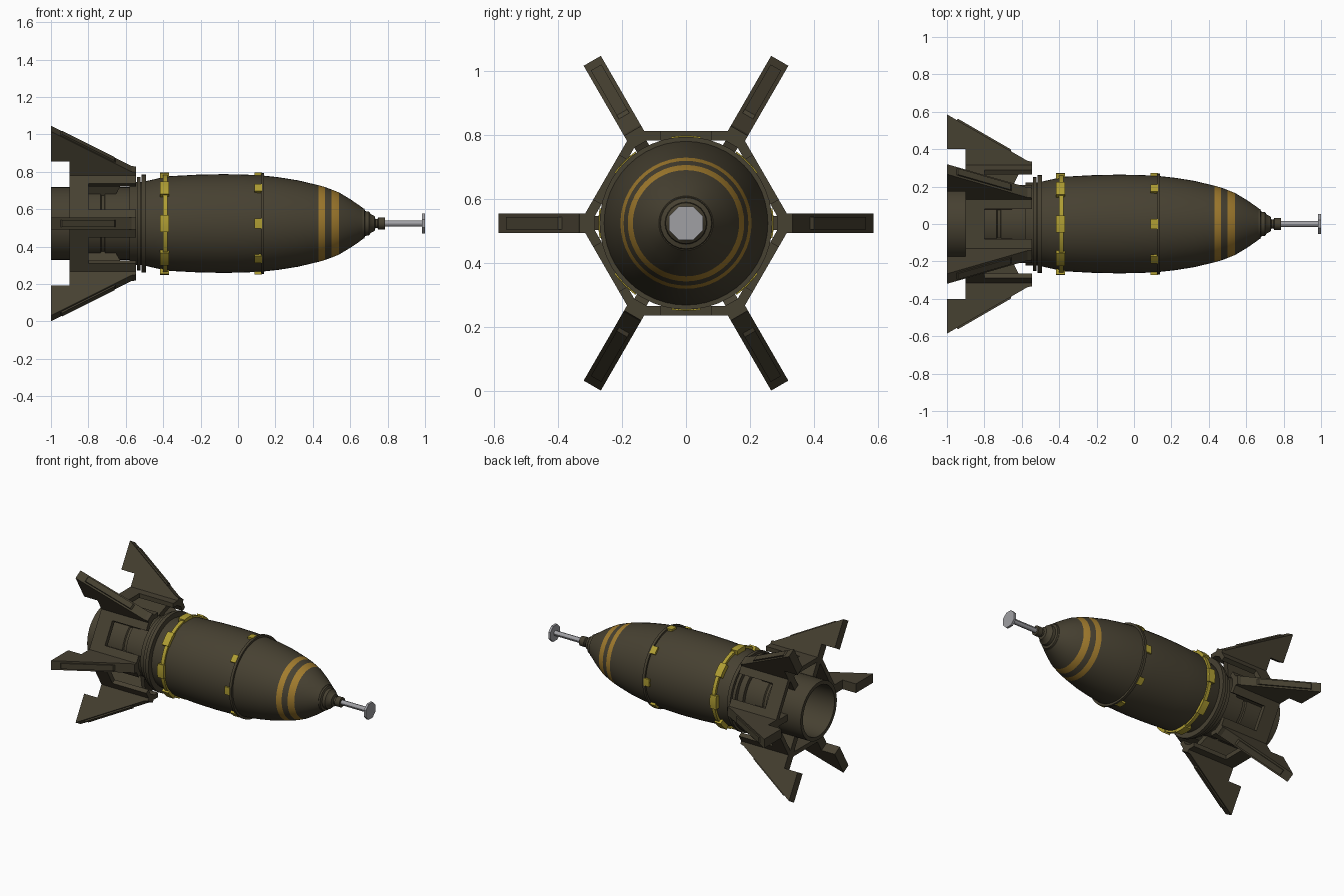
import bpy, bmesh, math

if "Cube" in bpy.data.objects:
    bpy.data.objects.remove(bpy.data.objects["Cube"])

CZ = 0.523          # height of the long axis (runs along x)
TAU = 2 * math.pi


def material(name, r, g, b):
    m = bpy.data.materials.new(name)
    m.diffuse_color = (r, g, b, 1)
    m.use_nodes = True
    m.node_tree.nodes["Principled BSDF"].inputs["Base Color"].default_value = m.diffuse_color
    return m


OLIVE = material("dark_olive", 0.062, 0.052, 0.031)
ORANGE = material("ochre_stripe", 0.36, 0.20, 0.027)
YELLOW = material("yellow_marking", 0.43, 0.34, 0.033)
STEEL = material("grey_steel", 0.35, 0.35, 0.37)


def place(x, r, t, ang):
    """Point from axial x, radial r, tangential t at an angle around the axis."""
    c, s = math.cos(ang), math.sin(ang)
    return (x, r * c - t * s, CZ + r * s + t * c)


def finish(name, bm, mats, smooth=None):
    bmesh.ops.remove_doubles(bm, verts=bm.verts, dist=1e-5)
    bmesh.ops.recalc_face_normals(bm, faces=bm.faces)
    me = bpy.data.meshes.new(name)
    bm.to_mesh(me)
    bm.free()
    ob = bpy.data.objects.new(name, me)
    bpy.context.collection.objects.link(ob)
    for m in mats:
        me.materials.append(m)
    if smooth:
        bpy.ops.object.select_all(action='DESELECT')
        ob.select_set(True)
        bpy.context.view_layer.objects.active = ob
        bpy.ops.object.shade_smooth_by_angle(angle=math.radians(smooth))
    return ob


def lathe(name, profile, mat, segs=40, closed=False, a0=0.0, a1=TAU):
    """Sweep an (x, radius) profile around the long axis, fully or as an arc."""
    bm = bmesh.new()
    full = a1 - a0 > TAU - 1e-6
    rows = []
    for i in range(segs if full else segs + 1):
        a = a0 + (a1 - a0) * i / segs
        rows.append([bm.verts.new(place(x, r, 0, a)) for x, r in profile])
    n = len(profile)
    for i in range(segs):
        p, q = rows[i], rows[(i + 1) % len(rows)]
        for j in range(n if closed else n - 1):
            k = (j + 1) % n
            if profile[j][1] == 0 and profile[k][1] == 0:
                continue
            if profile[j][1] == 0:
                bm.faces.new((p[j], p[k], q[k]))
            elif profile[k][1] == 0:
                bm.faces.new((p[j], p[k], q[j]))
            else:
                bm.faces.new((p[j], p[k], q[k], q[j]))
    if not full:
        bm.faces.new(rows[0])
        bm.faces.new(rows[-1])
    return finish(name, bm, [mat], 30)


def band(name, x0, x1, r0, r1, mat, **kw):
    return lathe(name, [(x0, r0), (x0, r1), (x1, r1), (x1, r0)], mat, closed=True, **kw)


def prism(name, pts, lo, hi, ang, mat, flat=False):
    """Extrude an outline: (x, r) through t, or if flat (x, t) through r."""
    bm = bmesh.new()
    ends = []
    for d in (lo, hi):
        ends.append([bm.verts.new(place(x, d, v, ang) if flat else place(x, v, d, ang))
                     for x, v in pts])
    n = len(pts)
    for e in ends:
        bm.faces.new(e)
    for i in range(n):
        j = (i + 1) % n
        bm.faces.new((ends[0][i], ends[0][j], ends[1][j], ends[1][i]))
    return finish(name, bm, [mat])


# main casing, with two painted nose stripes chosen by position along x
body = lathe("body_casing", [
    (-0.50, 0), (-0.50, 0.225), (-0.42, 0.243), (-0.37, 0.253), (-0.22, 0.261),
    (-0.08, 0.264), (0.03, 0.262), (0.12, 0.258), (0.22, 0.247), (0.32, 0.231),
    (0.43, 0.205), (0.465, 0.195), (0.50, 0.182), (0.54, 0.166), (0.60, 0.130),
    (0.64, 0.103), (0.665, 0.085), (0.665, 0)], OLIVE, 48)
body.data.materials.append(ORANGE)
for f in body.data.polygons:
    if 0.43 < f.center.x < 0.465 or 0.50 < f.center.x < 0.54:
        f.material_index = 1

# nose fitting, probe rod and contact disc
lathe("nose_fitting", [
    (0.655, 0), (0.655, 0.085), (0.675, 0.080), (0.68, 0.066), (0.70, 0.064),
    (0.71, 0.050), (0.73, 0.040), (0.735, 0.024), (0.745, 0.024), (0.75, 0.032),
    (0.785, 0.032), (0.785, 0)], OLIVE, 24)
lathe("probe_rod", [(0.78, 0), (0.78, 0.017), (0.99, 0.017), (0.99, 0)], STEEL, 12)
lathe("contact_disc", [(0.985, 0), (0.985, 0.057), (1.0, 0.057), (1.0, 0)], STEEL, 8,
      a0=TAU / 16, a1=TAU + TAU / 16)

# rings and yellow markings around the casing
band("rear_yellow_band", -0.400, -0.376, 0.235, 0.264, YELLOW, segs=48)
band("middle_ring", 0.122, 0.140, 0.24, 0.270, OLIVE, segs=48)
for i in range(8):
    a = i * TAU / 8
    band("rear_yellow_clamp", -0.418, -0.370, 0.235, 0.274, YELLOW, segs=4,
         a0=a - 0.17, a1=a + 0.17)
    band("middle_yellow_mark", 0.088, 0.128, 0.25, 0.273, YELLOW, segs=2,
         a0=a - 0.095, a1=a + 0.095)

# double flange between casing and tail
band("rear_flange", -0.540, -0.520, 0.10, 0.250, OLIVE, segs=48)
band("front_flange", -0.515, -0.492, 0.10, 0.262, OLIVE, segs=48)
band("flange_core", -0.58, -0.49, 0.05, 0.222, OLIVE, segs=48)

# hollow tail tube
lathe("tail_tube", [
    (-0.54, 0), (-0.54, 0.185), (-0.575, 0.185), (-0.58, 0.195), (-0.71, 0.195),
    (-0.715, 0.187), (-0.73, 0.187), (-0.735, 0.195), (-1.0, 0.195), (-1.0, 0.170),
    (-0.78, 0.165), (-0.78, 0)], OLIVE)

# six fins with raised spines and roots, joined by notched panels forming a hexagon
for i in range(6):
    a = i * TAU / 6
    prism("fin", [(-1.0, 0.586), (-0.57, 0.338), (-0.545, 0.333), (-0.545, 0.285),
                  (-0.90, 0.285), (-0.90, 0.400), (-1.0, 0.400)], -0.031, 0.031, a, OLIVE)
    prism("fin_spine", [(-0.95, 0.555), (-0.94, 0.562), (-0.66, 0.400), (-0.65, 0.375)],
          -0.019, 0.019, a, OLIVE)
    prism("fin_root", [(-0.90, 0.18), (-0.90, 0.30), (-0.60, 0.30), (-0.66, 0.18)],
          -0.022, 0.022, a, OLIVE)
    prism("tail_panel", [(-0.90, -0.160), (-0.545, -0.160), (-0.545, -0.080), (-0.80, -0.080),
                         (-0.80, 0.080), (-0.545, 0.080), (-0.545, 0.160), (-0.90, 0.160)],
          0.258, 0.288, a + TAU / 12, OLIVE, flat=True)
